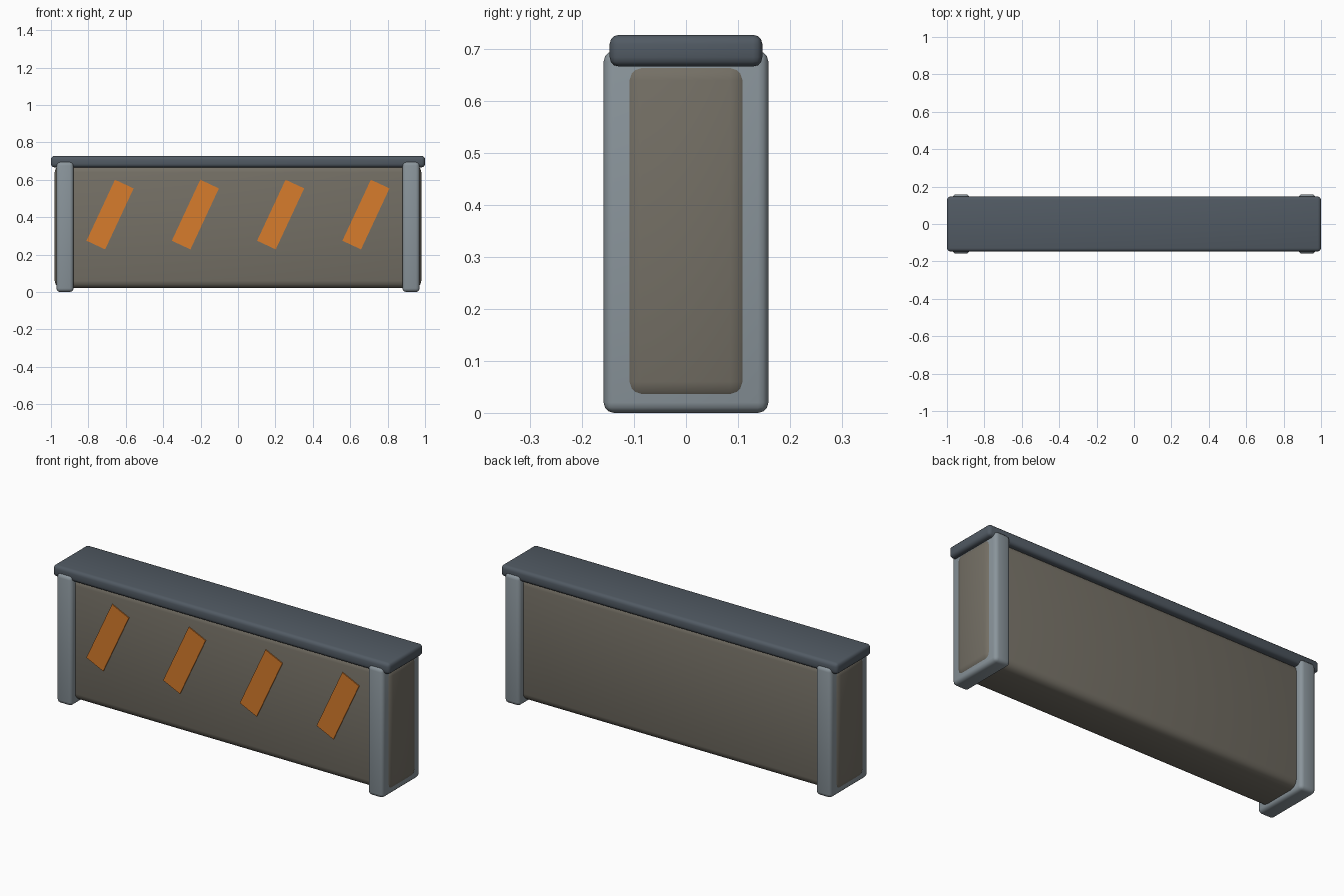
import bpy
import math

cube = bpy.data.objects.get("Cube")
if cube:
    bpy.data.objects.remove(cube, do_unlink=True)


def material(name, rgb):
    m = bpy.data.materials.new(name)
    m.use_nodes = True
    color = (*rgb, 1.0)
    m.diffuse_color = color
    m.node_tree.nodes["Principled BSDF"].inputs["Base Color"].default_value = color
    return m


def block(name, center, size, mat, bevel=0.0, segments=3, tilt=0.0):
    """Box with optional rounded edges, tilted about the y axis."""
    bpy.ops.mesh.primitive_cube_add(size=1, location=center)
    obj = bpy.context.object
    obj.name = name
    obj.scale = size
    bpy.ops.object.transform_apply(location=False, rotation=False, scale=True)
    obj.rotation_euler.y = tilt
    obj.data.materials.append(mat)
    if bevel:
        mod = obj.modifiers.new("rounded_edges", "BEVEL")
        mod.width = bevel
        mod.segments = segments
        bpy.ops.object.modifier_apply(modifier=mod.name)
        bpy.ops.object.shade_smooth_by_angle(angle=math.radians(40))
    return obj


concrete = material("warm grey concrete", (0.175, 0.160, 0.130))
steel = material("light steel", (0.255, 0.300, 0.330))
dark_steel = material("dark slate steel", (0.083, 0.103, 0.126))
orange = material("warning orange", (0.68, 0.20, 0.025))

# Main slab
block("wall_body", (0, 0, 0.35), (1.96, 0.25, 0.66), concrete, bevel=0.04)

# Cap rail along the top
block("top_cap", (0, 0, 0.697), (2.0, 0.294, 0.061), dark_steel, bevel=0.018)

# End frames wrapping the slab
for side, label in ((1, "left"), (-1, "right")):
    block(f"end_frame_{label}", (side * 0.925, 0, 0.348),
          (0.092, 0.317, 0.696), steel, bevel=0.02)

# Slanted warning stripes on the front
for i in range(4):
    block(f"warning_stripe_{i + 1}", (-0.684 + i * 0.456, -0.126, 0.414),
          (0.11, 0.009, 0.36), orange, tilt=math.radians(25))
